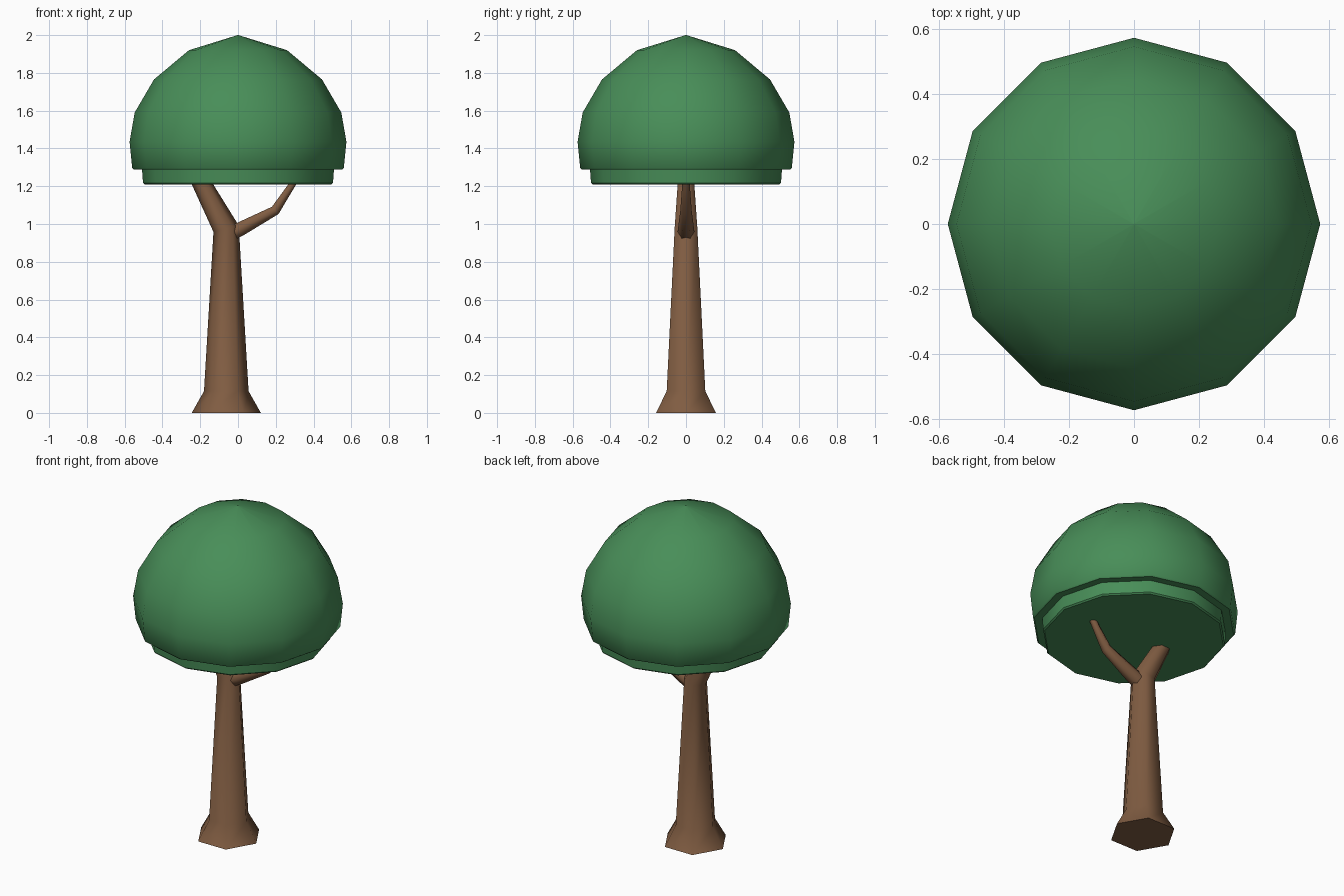
import bpy
import bmesh
import math
from mathutils import Vector

cube = bpy.data.objects.get("Cube")
if cube:
    bpy.data.objects.remove(cube)


def material(name, rgb):
    mat = bpy.data.materials.new(name)
    mat.use_nodes = True
    mat.diffuse_color = (*rgb, 1)
    shader = mat.node_tree.nodes["Principled BSDF"]
    shader.inputs["Base Color"].default_value = (*rgb, 1)
    shader.inputs["Roughness"].default_value = 0.9
    return mat


def lofted(name, rings, mat, smooth_angle):
    """Skin a list of equal-length point rings, capped at both ends."""
    bm = bmesh.new()
    loops = [[bm.verts.new(p) for p in ring] for ring in rings]
    n = len(loops[0])
    for low, high in zip(loops, loops[1:]):
        for i in range(n):
            j = (i + 1) % n
            bm.faces.new((low[i], low[j], high[j], high[i]))
    bm.faces.new(loops[0])
    bm.faces.new(loops[-1])
    bmesh.ops.remove_doubles(bm, verts=bm.verts, dist=0.0001)
    bmesh.ops.recalc_face_normals(bm, faces=bm.faces)
    mesh = bpy.data.meshes.new(name)
    bm.to_mesh(mesh)
    bm.free()
    mesh.materials.append(mat)
    mesh.shade_smooth()
    mesh.set_sharp_from_angle(angle=math.radians(smooth_angle))
    obj = bpy.data.objects.new(name, mesh)
    bpy.context.collection.objects.link(obj)
    return obj


def limb(name, path, mat, sides=6, phase=0.0):
    """Mitred tube along (x, z, radius) points."""
    pts = [Vector((x, 0, z)) for x, z, r in path]
    steps = [(b - a).normalized() for a, b in zip(pts, pts[1:])]
    rings = []
    for i, p in enumerate(pts):
        t = (steps[max(i - 1, 0)] + steps[min(i, len(steps) - 1)]).normalized()
        side = Vector((t.z, 0, -t.x))
        ring = []
        for k in range(sides):
            a = math.tau * k / sides + phase
            ring.append(p + path[i][2] * (side * math.cos(a) + Vector((0, math.sin(a), 0))))
        rings.append(ring)
    return lofted(name, rings, mat, 65)


def revolved(name, profile, mat, sides):
    """Spin (radius, z) points around the vertical axis."""
    angles = [math.tau * k / sides for k in range(sides)]
    rings = [[(r * math.cos(a), r * math.sin(a), z) for a in angles] for r, z in profile]
    return lofted(name, rings, mat, 40)


bark = material("bark brown", (0.216, 0.108, 0.054))
leaf = material("leaf green", (0.065, 0.27, 0.098))

# Trunk with flared foot, leaning off to the right at the fork
limb("trunk", [(-0.062, 0, 0.183), (-0.062, 0.115, 0.118),
               (-0.063, 0.975, 0.069), (-0.19, 1.21, 0.05), (-0.22, 1.27, 0.047)], bark)

# Side branch with a kink
limb("branch", [(-0.05, 0.945, 0.045), (0.01, 0.972, 0.043), (0.197, 1.072, 0.03),
                (0.288, 1.21, 0.02), (0.32, 1.26, 0.018)], bark, phase=math.pi / 6)

# Domed crown with a narrower skirt underneath; the last ring is the small tip
revolved("crown", [(0.495, 1.21), (0.503, 1.218), (0.508, 1.288), (0.552, 1.288),
                   (0.56, 1.296), (0.574, 1.435), (0.547, 1.59), (0.445, 1.765),
                   (0.26, 1.92), (0.002, 2.0)], leaf, 12)
